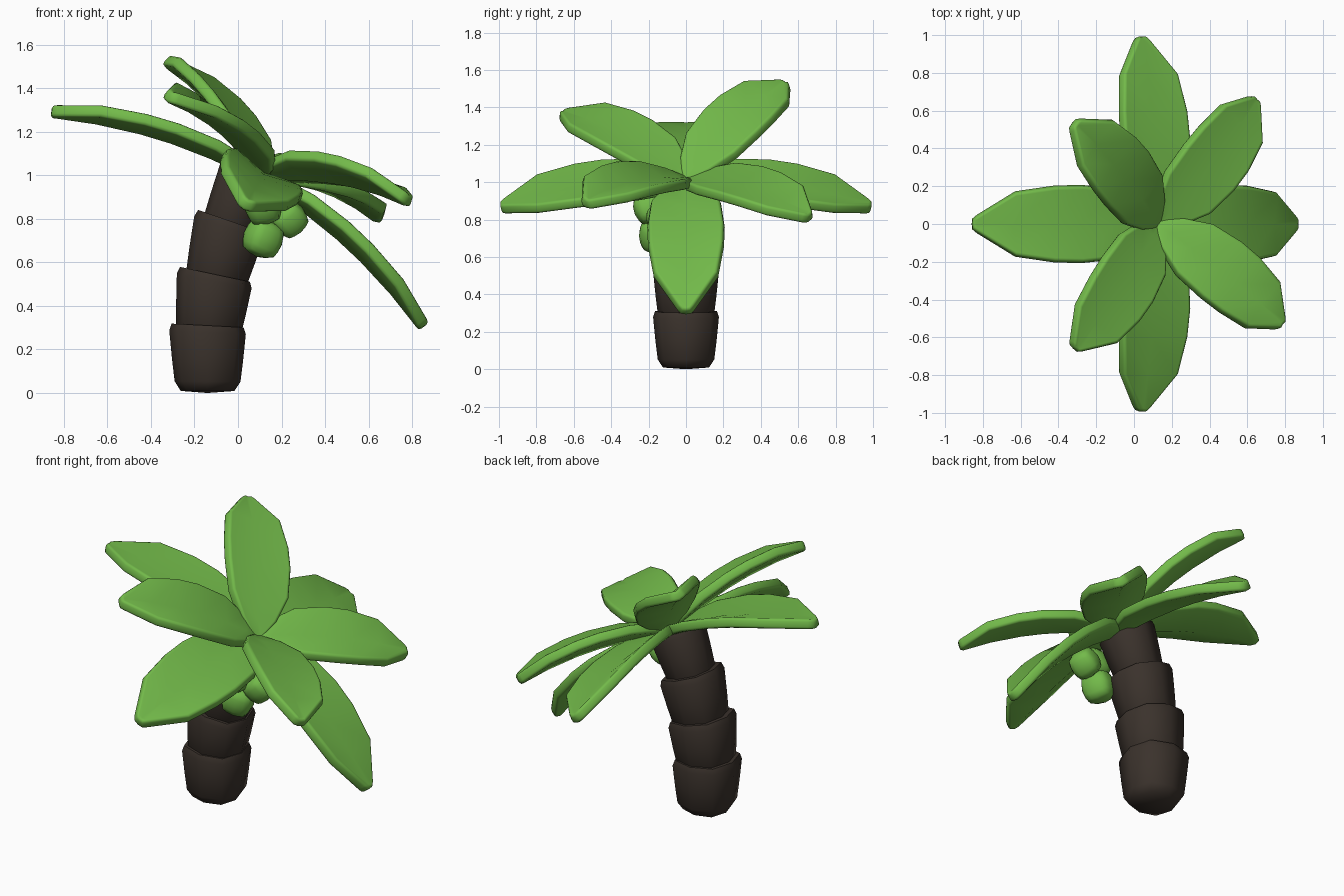
import bpy, bmesh, math
from mathutils import Vector, Matrix

if "Cube" in bpy.data.objects:
    bpy.data.objects.remove(bpy.data.objects["Cube"])


def material(name, rgb):
    m = bpy.data.materials.new(name)
    m.diffuse_color = (*rgb, 1)
    m.use_nodes = True
    m.node_tree.nodes["Principled BSDF"].inputs["Base Color"].default_value = m.diffuse_color
    return m


GREEN = material("leaf green", (0.17, 0.49, 0.068))
BROWN = material("dark bark", (0.043, 0.032, 0.025))


def finish(bm, name, mat, angle=60):
    bmesh.ops.recalc_face_normals(bm, faces=bm.faces)
    me = bpy.data.meshes.new(name)
    bm.to_mesh(me)
    bm.free()
    me.materials.append(mat)
    ob = bpy.data.objects.new(name, me)
    bpy.context.collection.objects.link(ob)
    bpy.context.view_layer.objects.active = ob
    ob.select_set(True)
    bpy.ops.object.shade_smooth_by_angle(angle=math.radians(angle))
    ob.select_set(False)
    return ob


# Trunk: four cup-shaped segments, each leaning further towards +x
SIDES = 8
PROFILE = [(0.03, 0.7), (0.17, 0.86), (0.5, 0.93), (0.9, 1.0), (1.0, 0.94)]  # height, radius


def trunk_segment(name, base, top, radius, tilt0, tilt1):
    bm = bmesh.new()
    rings = []
    for h, k in PROFILE:
        tilt = math.radians(tilt0 + (tilt1 - tilt0) * h)
        c = Vector((base[0], 0, base[1])).lerp(Vector((top[0], 0, top[1])), h)
        rot = Matrix.Rotation(tilt, 3, 'Y')
        ring = []
        for i in range(SIDES):
            a = 2 * math.pi * i / SIDES
            r = radius * k * (1.08 if i % 2 else 1.0)  # slightly squarish section
            ring.append(bm.verts.new(c + rot @ Vector((math.cos(a), math.sin(a), 0)) * r))
        rings.append(ring)
    for r0, r1 in zip(rings, rings[1:]):
        for i in range(SIDES):
            j = (i + 1) % SIDES
            bm.faces.new((r0[i], r0[j], r1[j], r1[i]))
    # slightly domed bottom, flat top
    low = bm.verts.new(Vector((base[0], 0, base[1])))
    for i in range(SIDES):
        bm.faces.new((low, rings[0][(i + 1) % SIDES], rings[0][i]))
    bm.faces.new(rings[-1])
    finish(bm, name, BROWN)


trunk_segment("trunk_1", (-0.14, 0.0), (-0.14, 0.31), 0.176, 0, 3)
trunk_segment("trunk_2", (-0.14, 0.24), (-0.106, 0.545), 0.175, 4, 12)
trunk_segment("trunk_3", (-0.11, 0.48), (-0.035, 0.79), 0.167, 11, 19)
trunk_segment("trunk_4", (-0.06, 0.72), (0.06, 1.02), 0.145, 19, 28)

# Leaves: V-shaped curved blades around a crown tilted 30 degrees
CROWN = Matrix.Translation((0.12, 0, 1.01)) @ Matrix.Rotation(math.radians(30), 4, 'Y')
OUTLINE = [(0, 0.03), (0.1, 0.115), (0.25, 0.185), (0.45, 0.204), (0.6, 0.2),
           (0.8, 0.17), (0.98, 0.045), (1.0, 0.025)]  # position along blade, half width


def leaf(name, azimuth, length, rise, droop, scale=1.0, lift=0.0):
    bm = bmesh.new()
    m = CROWN @ Matrix.Rotation(math.radians(azimuth), 4, 'Z')
    rows = []
    for t, w in OUTLINE:
        z = lift + rise * t - droop * t * t
        rows.append([bm.verts.new(m @ Vector((length * t, s * w * scale, z + 0.24 * abs(s) * w - 0.025)))
                     for s in (-1, 0, 1)])
    for a, b in zip(rows, rows[1:]):
        for i in range(2):
            bm.faces.new((a[i], b[i], b[i + 1], a[i + 1]))
    ob = finish(bm, name, GREEN, 50)
    sol = ob.modifiers.new("thickness", 'SOLIDIFY')
    sol.thickness = 0.056
    sol.offset = 0
    bev = ob.modifiers.new("soft_edge", 'BEVEL')
    bev.width = 0.014
    bev.segments = 2
    bev.limit_method = 'ANGLE'
    bev.angle_limit = math.radians(50)


for i in range(4):
    droop = 0.22 if i % 2 == 0 else 0.145
    leaf(f"lower_leaf_{i + 1}", 90 * i, 0.988, 0.0, droop)
for i in range(4):
    length, rise = (0.862, 0.285) if i % 2 == 0 else (0.83, 0.42)
    leaf(f"upper_leaf_{i + 1}", 50 + 90 * i, length, rise, 0.19, 0.93, 0.015)

# Young coconuts: rounded blocks hanging at the front
for i, (pos, r) in enumerate([((0.115, -0.16, 0.71), 0.094),
                              ((0.235, -0.13, 0.80), 0.085),
                              ((0.115, -0.195, 0.86), 0.09)]):
    bm = bmesh.new()
    bmesh.ops.create_cube(bm, size=2)
    bmesh.ops.subdivide_edges(bm, edges=bm.edges[:], cuts=3, use_grid_fill=True)
    for v in bm.verts:
        v.co = v.co.normalized().lerp(v.co * 0.8, 0.25)
    turn = Matrix.Rotation(0.35 + 0.5 * i, 3, 'Y') @ Matrix.Rotation(0.4, 3, 'Z')
    for v in bm.verts:
        v.co = Vector(pos) + turn @ v.co * r
    finish(bm, f"coconut_{i + 1}", GREEN, 80)
